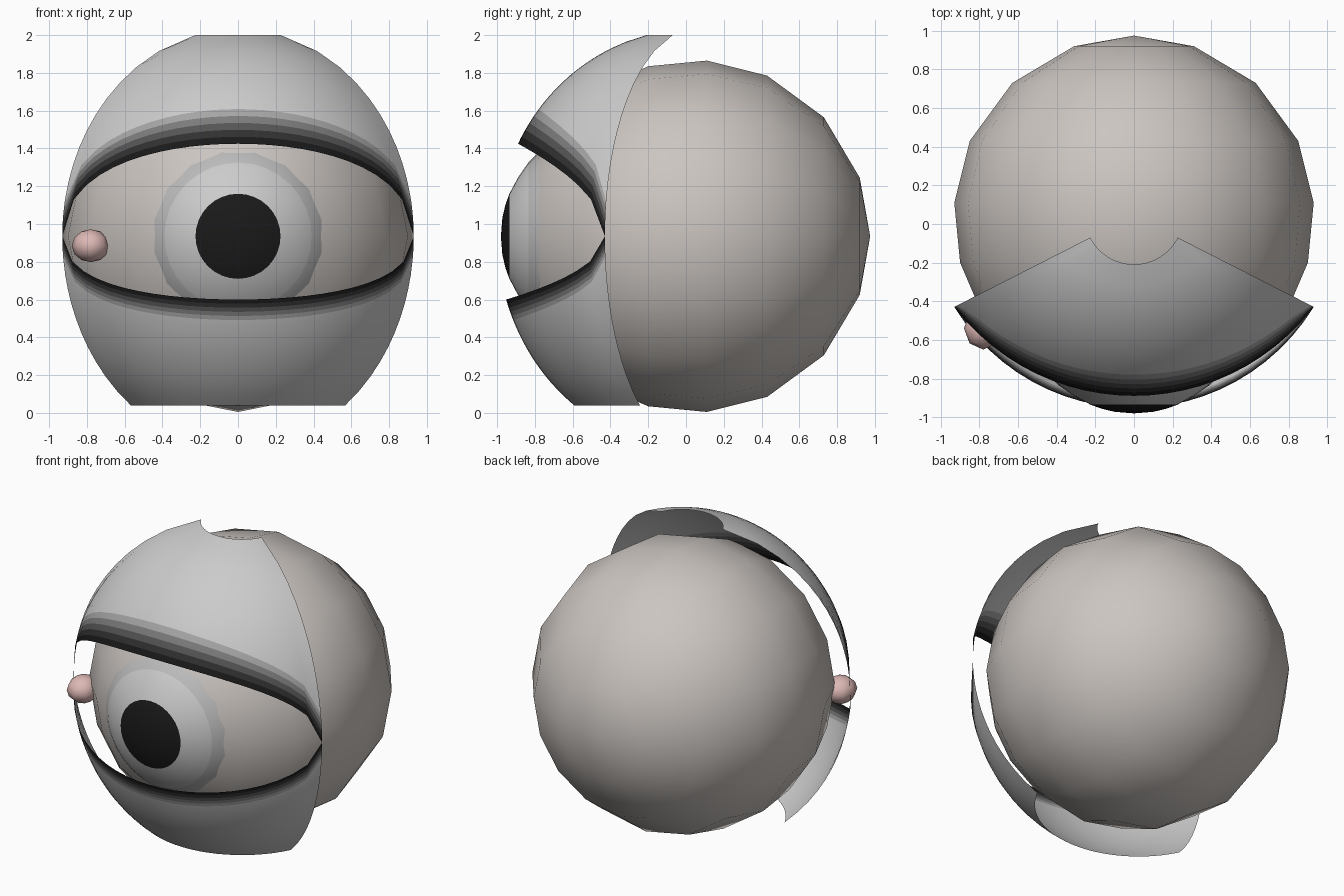
import bpy, bmesh
from math import sin, cos, pi, radians, sqrt
from mathutils import Vector

if "Cube" in bpy.data.objects:
    bpy.data.objects.remove(bpy.data.objects["Cube"])

CZ = 0.935                      # height of the eye axis


def material(name, rgb):
    m = bpy.data.materials.new(name)
    m.diffuse_color = (*rgb, 1)
    m.use_nodes = True
    m.node_tree.nodes["Principled BSDF"].inputs["Base Color"].default_value = m.diffuse_color
    return m


def make_object(name, bm, mats, centre):
    # point every face away from the centre, then shade smooth
    bm.normal_update()
    for f in bm.faces:
        f.smooth = True
        if f.normal.dot(f.calc_center_median() - centre) < 0:
            f.normal_flip()
    me = bpy.data.meshes.new(name)
    bm.to_mesh(me)
    bm.free()
    for m in mats:
        me.materials.append(m)
    ob = bpy.data.objects.new(name, me)
    bpy.context.collection.objects.link(ob)
    return ob


def lathe_y(name, profile, segs, mats, index_of=lambda i: 0):
    # revolve (radius, y) points round the eye axis
    bm = bmesh.new()
    rings = []
    for r, y in profile:
        n = 1 if r == 0 else segs
        rings.append([bm.verts.new((r * sin(2 * pi * k / segs), y,
                                    CZ + r * cos(2 * pi * k / segs))) for k in range(n)])
    for i, (a, b) in enumerate(zip(rings, rings[1:])):
        for k in range(segs):
            j = (k + 1) % segs
            vs = [a[k % len(a)], a[j % len(a)], b[j % len(b)], b[k % len(b)]]
            f = bm.faces.new(list(dict.fromkeys(vs)))
            f.material_index = index_of(i)
    return make_object(name, bm, mats, Vector((0, 0, CZ)))


def eyelid(name, gap, end_z, height, band, mats):
    # front wedge of an ellipsoid, from the almond-shaped opening to a flat cut
    cols, rows, half, rad, cy = 24, 10, radians(63), 1.044, 0.045
    n = len(mats) - 1           # dark rim rows
    bm = bmesh.new()
    grid = []
    for c in range(cols + 1):
        u = 2 * c / cols - 1
        start = gap * sqrt(max(0, 1 - u * u))
        levels = [start + band * i / n for i in range(n)]
        inner = start + band
        levels += [inner + (end_z - CZ - inner) * i / rows for i in range(rows + 1)]
        line = []
        for d in levels:
            r = rad * sqrt(1 - (d / height) ** 2)
            line.append(bm.verts.new((r * sin(u * half), cy - r * cos(u * half), CZ + d)))
        grid.append(line)
    for a, b in zip(grid, grid[1:]):
        for i in range(len(a) - 1):
            f = bm.faces.new((a[i], b[i], b[i + 1], a[i + 1]))
            f.material_index = min(i, n)
    return make_object(name, bm, mats, Vector((0, cy, CZ)))


sclera = material("warm_grey", (0.60, 0.56, 0.53))
black = material("black", (0.01, 0.01, 0.01))
iris_grey = material("iris_grey", (0.65, 0.65, 0.65))
limbus = material("limbus_grey", (0.5, 0.5, 0.5))
pink = material("pink", (0.72, 0.48, 0.46))
lid_mats = [material("lid_%d" % i, (g, g, g))
            for i, g in enumerate((0.01, 0.03, 0.09, 0.2, 0.38, 0.55, 0.7))]

# eyeball
lathe_y("eyeball", [(0.44, -0.785), (0.57, -0.70), (0.78, -0.48), (0.90, -0.20), (0.93, 0.11),
                    (0.85, 0.43), (0.63, 0.73), (0.31, 0.92), (0, 0.975)], 16, [sclera])

# bulging cornea with pupil and iris
lathe_y("iris_and_pupil", [(0, -0.98), (0.1, -0.972), (0.17, -0.955), (0.225, -0.935),
                           (0.31, -0.89), (0.39, -0.835), (0.44, -0.785), (0.47, -0.75)],
        32, [black, iris_grey, limbus], lambda i: 0 if i < 3 else 1 if i < 5 else 2)

# eyelids
eyelid("upper_eyelid", 0.49, 2.0, 1.098, 0.22, lid_mats)
eyelid("lower_eyelid", -0.335, 0.04, 1.13, -0.13, lid_mats)

# tear duct nub in the inner corner
bm = bmesh.new()
bmesh.ops.create_uvsphere(bm, u_segments=8, v_segments=6, radius=1)
where = Vector((-0.78, -0.54, 0.885))
bmesh.ops.scale(bm, vec=(0.1, 0.11, 0.087), verts=bm.verts)
bmesh.ops.translate(bm, vec=where, verts=bm.verts)
make_object("tear_duct", bm, [pink], where)
